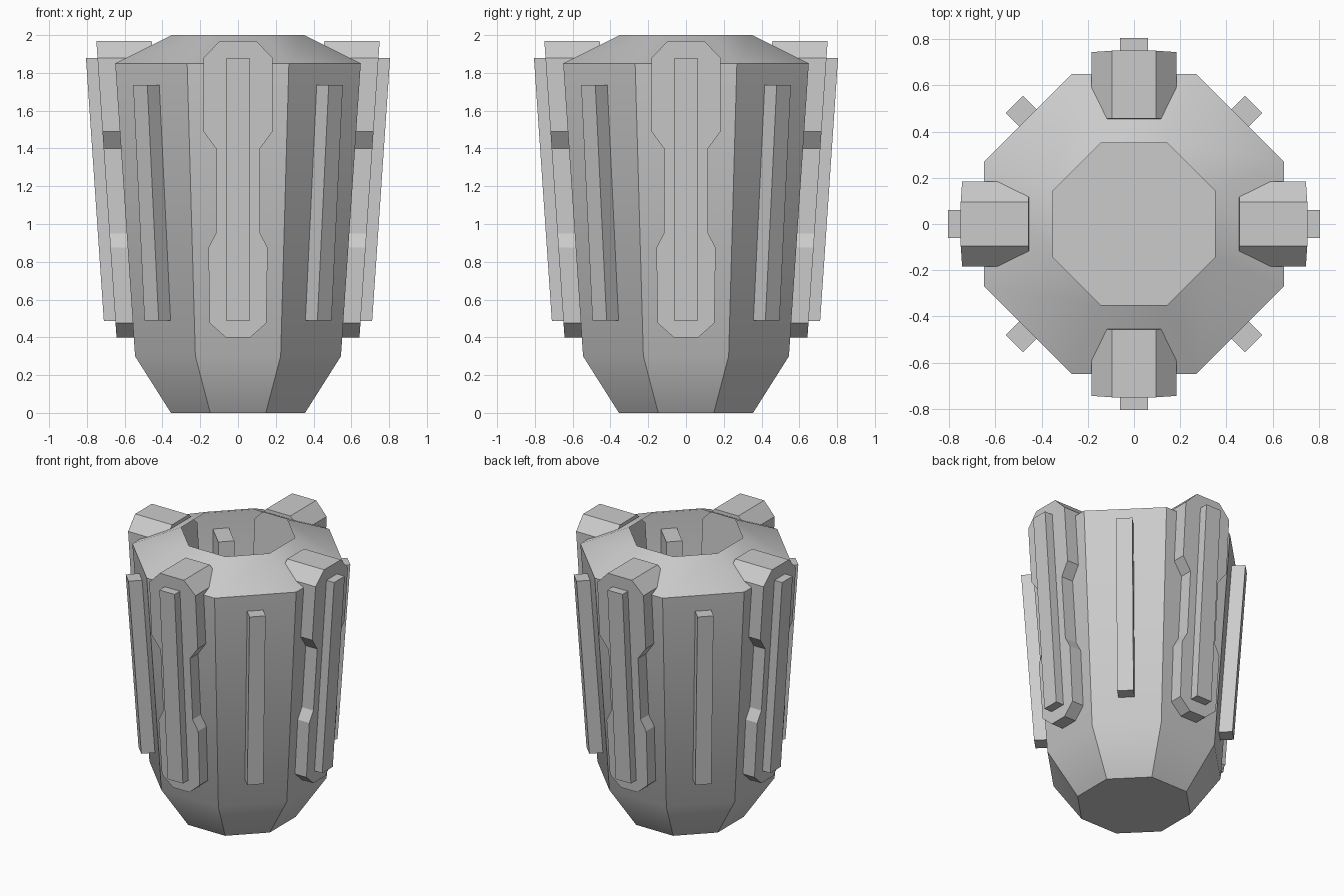
import bpy
import math
from mathutils import Matrix

cube = bpy.data.objects.get("Cube")
if cube:
    bpy.data.objects.remove(cube, do_unlink=True)

LEAN = 0.068  # outward lean of the walls per unit of height

grey = bpy.data.materials.new("plain grey")
grey.use_nodes = True
COLOUR = (0.6, 0.6, 0.6, 1)
grey.diffuse_color = COLOUR
grey.node_tree.nodes["Principled BSDF"].inputs["Base Color"].default_value = COLOUR


def add_object(name, verts, faces, smooth=False):
    mesh = bpy.data.meshes.new(name)
    mesh.from_pydata(verts, [], faces)
    mesh.materials.append(grey)
    obj = bpy.data.objects.new(name, mesh)
    bpy.context.scene.collection.objects.link(obj)
    if smooth:
        bpy.ops.object.select_all(action="DESELECT")
        obj.select_set(True)
        bpy.context.view_layer.objects.active = obj
        bpy.ops.object.shade_smooth_by_angle(angle=math.radians(30))
    return obj


def leaning_prism(name, outline, outer, depth, angle):
    """Extrude an (across, height) outline radially, sheared to follow the wall."""
    top = max(z for _, z in outline)
    n = len(outline)
    verts = [(x, -(outer - inset - LEAN * (top - z)), z)
             for inset in (0, depth) for x, z in outline]
    faces = [tuple(range(n)), tuple(reversed(range(n, 2 * n)))]
    faces += [(i, i + n, (i + 1) % n + n, (i + 1) % n) for i in range(n)]
    obj = add_object(name, verts, faces)
    obj.data.transform(Matrix.Rotation(angle, 4, "Z"))


def bar(name, half, low, high, outer, depth, angle):
    outline = [(-half, low), (half, low), (half, high), (-half, high)]
    leaning_prism(name, outline, outer, depth, angle)


# Hollow eight-sided body: closed base, leaning wall, sloping collar, open top
rings = [(0.355, 0), (0.545, 0.3), (0.65, 1.85), (0.35, 2.0)]
verts, faces = [], [tuple(reversed(range(8)))]
for apothem, z in rings:
    r = apothem / math.cos(math.pi / 8)
    verts += [(r * math.cos((i + 0.5) * math.pi / 4),
               r * math.sin((i + 0.5) * math.pi / 4), z) for i in range(8)]
for k in range(len(rings) - 1):
    for i in range(8):
        j = (i + 1) % 8
        faces.append((8 * k + i, 8 * k + j, 8 * k + 8 + j, 8 * k + 8 + i))
add_object("body", verts, faces, smooth=True)

# Waisted rib outline, right half from the bottom up, then mirrored
half = [(0.065, 0.4), (0.15, 0.475), (0.157, 0.875), (0.117, 0.95),
        (0.117, 1.4), (0.183, 1.49), (0.183, 1.88), (0.095, 1.97)]
rib = half + [(-x, z) for x, z in reversed(half)]

# Four ribs with raised strips, and four plain strips on the diagonals
for i, side in enumerate(("front", "left", "back", "right")):
    angle = i * math.pi / 2
    leaning_prism(side + "_rib", rib, 0.75, 0.293, angle)
    bar(side + "_rib_strip", 0.06, 0.487, 1.88, 0.805, 0.293, angle)
    bar(side + "_corner_strip", 0.053, 0.49, 1.735, 0.732, 0.293, angle + math.pi / 4)
